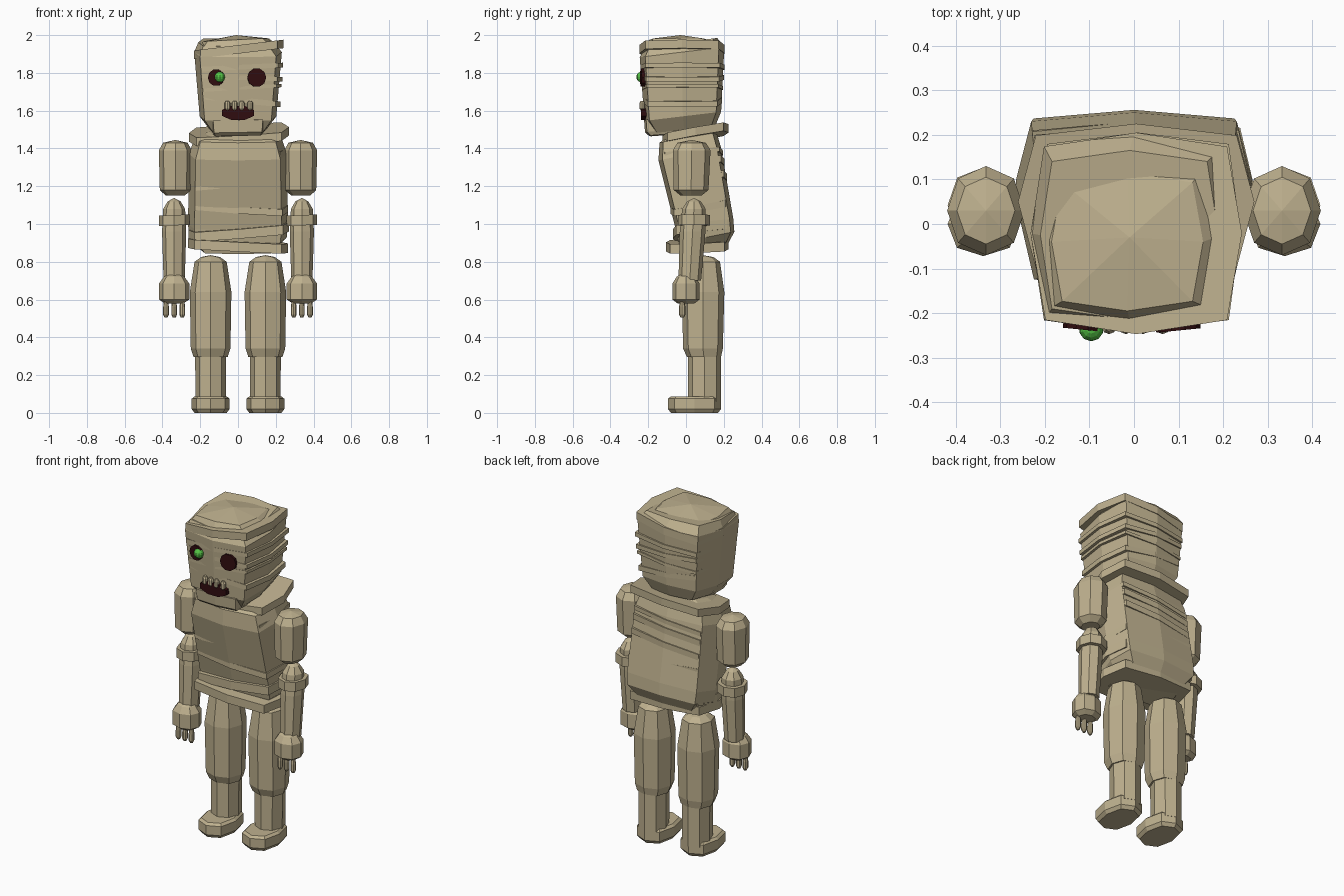
import bpy, bmesh, math
from mathutils import Matrix


def material(name, rgb):
    m = bpy.data.materials.new(name)
    m.diffuse_color = (*rgb, 1)
    return m


CLOTH = material("tan bandage", (0.52, 0.44, 0.275))
DARK = material("dark red", (0.03, 0.004, 0.005))
GREEN = material("glowing green", (0.09, 0.55, 0.06))


def finish(name, bm, mat):
    bmesh.ops.remove_doubles(bm, verts=bm.verts, dist=0.0005)
    bmesh.ops.recalc_face_normals(bm, faces=bm.faces)
    me = bpy.data.meshes.new(name)
    bm.to_mesh(me)
    bm.free()
    me.materials.append(mat)
    ob = bpy.data.objects.new(name, me)
    bpy.context.collection.objects.link(ob)
    return ob


def loft(name, rings, c=0.707, tx=0, ty=0, mat=CLOTH):
    """Stack of eight-sided rings (z, cx, cy, rx, ry); c sets squareness, tx/ty tilt."""
    bm = bmesh.new()
    loops = []
    for z, cx, cy, rx, ry in rings:
        loop = []
        for k in range(8):
            a = k * math.pi / 4
            r = 1 if k % 2 == 0 else c * math.sqrt(2)
            x, y = rx * r * math.cos(a), ry * r * math.sin(a)
            loop.append(bm.verts.new((cx + x, cy + y, z + tx * x + ty * y)))
        loops.append(loop)
    for a, b in zip(loops, loops[1:]):
        for k in range(8):
            n = (k + 1) % 8
            bm.faces.new((a[k], a[n], b[n], b[k]))
    bm.faces.new(loops[0][::-1])
    bm.faces.new(loops[-1])
    return finish(name, bm, mat)


def band(name, z, h, cx, cy, rx, ry, c=0.87, tx=0, ty=0):
    return loft(name, [(z - h / 2, cx, cy, rx, ry), (z + h / 2, cx, cy, rx, ry)], c, tx, ty)


def plate(name, x, y, z, rx, rz, depth, sides, mat, turn=0):
    """Flat disc facing the front."""
    bm = bmesh.new()
    bmesh.ops.create_cone(bm, cap_ends=True, segments=sides, radius1=1, radius2=1, depth=1)
    bm.transform(Matrix.Translation((x, y, z)) @ Matrix.Rotation(turn, 4, 'Z')
                 @ Matrix.Diagonal((rx, depth, rz, 1))
                 @ Matrix.Rotation(math.pi / 2, 4, 'X')
                 @ Matrix.Rotation(math.pi / sides, 4, 'Z'))
    return finish(name, bm, mat)


# Legs and feet
for s, side in ((-1, "right"), (1, "left")):
    x = 0.145 * s
    loft(side + "_thigh", [(0.295, x, 0.095, 0.09, 0.09), (0.34, x, 0.09, 0.105, 0.105),
                           (0.64, x, 0.09, 0.11, 0.113), (0.80, x, 0.09, 0.085, 0.09),
                           (0.825, x, 0.09, 0.05, 0.055), (0.835, x, 0.09, 0, 0)], 0.74)
    loft(side + "_shin", [(0.06, x, 0.098, 0.08, 0.088), (0.31, x, 0.098, 0.082, 0.088)], 0.72)
    loft(side + "_foot", [(0.0, x, 0.045, 0.085, 0.125), (0.02, x, 0.045, 0.1, 0.14),
                          (0.075, x, 0.045, 0.1, 0.14), (0.088, x, 0.045, 0.085, 0.125)], 0.76)

# Arms, wrist wraps, hands and fingers
for s, side in ((-1, "right"), (1, "left")):
    x = 0.332 * s
    loft(side + "_upper_arm", [(1.15, x, 0.027, 0.05, 0.055), (1.18, x, 0.027, 0.082, 0.092),
                               (1.39, x, 0.03, 0.087, 0.1), (1.43, x, 0.03, 0.065, 0.075),
                               (1.445, x, 0.03, 0, 0)], 0.72)
    x = 0.338 * s
    loft(side + "_forearm", [(0.70, x, 0.02, 0.056, 0.06), (0.96, x, 0.035, 0.064, 0.068),
                             (1.08, x, 0.042, 0.058, 0.062), (1.12, x, 0.042, 0.034, 0.036),
                             (1.138, x, 0.042, 0, 0)])
    band(side + "_elbow_wrap", 1.02, 0.055, x, 0.042, 0.08, 0.085, 0.73, 0.04)
    loft(side + "_hand", [(0.58, x, 0, 0.05, 0.045), (0.60, x, 0, 0.08, 0.072),
                          (0.685, x, 0, 0.08, 0.072), (0.72, x, 0, 0.055, 0.05),
                          (0.735, x, 0, 0.03, 0.03)], 0.74)
    for i in range(3):
        fx = x + (i - 1) * 0.043
        loft(f"{side}_finger_{i + 1}", [(0.505, fx, -0.02, 0.008, 0.009), (0.52, fx, -0.02, 0.015, 0.017),
                                        (0.56, fx, -0.02, 0.015, 0.017), (0.60, fx, -0.02, 0.01, 0.01)])

# Hunched torso
loft("torso", [(0.865, 0, 0.10, 0.20, 0.12), (0.93, 0, 0.108, 0.258, 0.148),
               (1.00, 0, 0.098, 0.265, 0.152), (1.37, 0, 0.02, 0.258, 0.166),
               (1.46, 0, 0.01, 0.23, 0.15), (1.49, 0, 0.01, 0.15, 0.1)], 0.87, 0, 0.2)
band("collar_wrap", 1.475, 0.045, 0.005, 0.05, 0.265, 0.175, 0.85, 0.06, 0.18)
band("waist_wrap", 0.885, 0.05, 0, 0.06, 0.265, 0.165, 0.87, -0.05, 0.04)
band("lower_belly_wrap", 0.965, 0.05, 0.004, 0.082, 0.266, 0.152, 0.88, 0.08, 0.12)
band("upper_belly_wrap", 1.10, 0.035, 0.004, 0.073, 0.262, 0.156, 0.88, -0.07, 0.18)
for i, (z, h) in enumerate(((1.23, 0.035), (1.31, 0.035), (1.36, 0.025))):
    band(f"back_wrap_{i + 1}", z, h, 0, 0.06 - (z - 1.2) * 0.17, 0.25, 0.163, 0.89, 0.1, 0.1)

# Head, jaw and cap wrap
loft("head", [(1.50, 0, -0.01, 0.15, 0.165), (1.57, 0, -0.017, 0.203, 0.203),
              (1.91, 0, -0.021, 0.232, 0.224), (1.962, -0.01, -0.025, 0.2, 0.19)], 0.87, 0, 0.12)
loft("crown", [(1.94, -0.01, -0.025, 0.205, 0.19), (1.975, -0.015, -0.04, 0.17, 0.155),
               (2.0, -0.01, -0.03, 0, 0)], 0.86, 0.05)
loft("jaw", [(1.475, 0, -0.08, 0.13, 0.115), (1.495, 0, -0.085, 0.138, 0.132),
             (1.56, 0, -0.085, 0.143, 0.137)], 0.92, 0.02, 0.08)
band("brow_wrap", 1.925, 0.045, 0.005, -0.021, 0.237, 0.226, 0.86, 0.12, 0)
for i, (z, h, t) in enumerate(((1.655, 0.03, -0.1), (1.72, 0.018, 0.06),
                               (1.775, 0.025, -0.04), (1.83, 0.025, 0.05))):
    r = 0.203 + 0.085 * (z - 1.57)
    band(f"face_wrap_{i + 1}", z, h, 0.009, -0.018, r + 0.005, r - 0.002, 0.885, t, 0)

# Eyes: two dark sockets, one glowing eye
plate("left_eye_socket", 0.098, -0.221, 1.775, 0.05, 0.05, 0.036, 10, DARK, 0.1)
plate("right_eye_socket", -0.115, -0.219, 1.775, 0.043, 0.045, 0.036, 10, DARK, -0.1)
bm = bmesh.new()
bmesh.ops.create_uvsphere(bm, u_segments=10, v_segments=8, radius=0.028,
                          matrix=Matrix.Translation((-0.096, -0.235, 1.778)))
finish("glowing_eye", bm, GREEN)

# Mouth and teeth
plate("mouth", 0, -0.217, 1.588, 0.093, 0.04, 0.044, 8, DARK)
for i, tx in enumerate((-0.056, -0.018, 0.02, 0.064)):
    loft(f"tooth_{i + 1}", [(1.602, tx, -0.232, 0.008, 0.008), (1.612, tx, -0.232, 0.016, 0.015),
                            (1.64, tx, -0.232, 0.016, 0.015), (1.652, tx, -0.232, 0.008, 0.008)])
